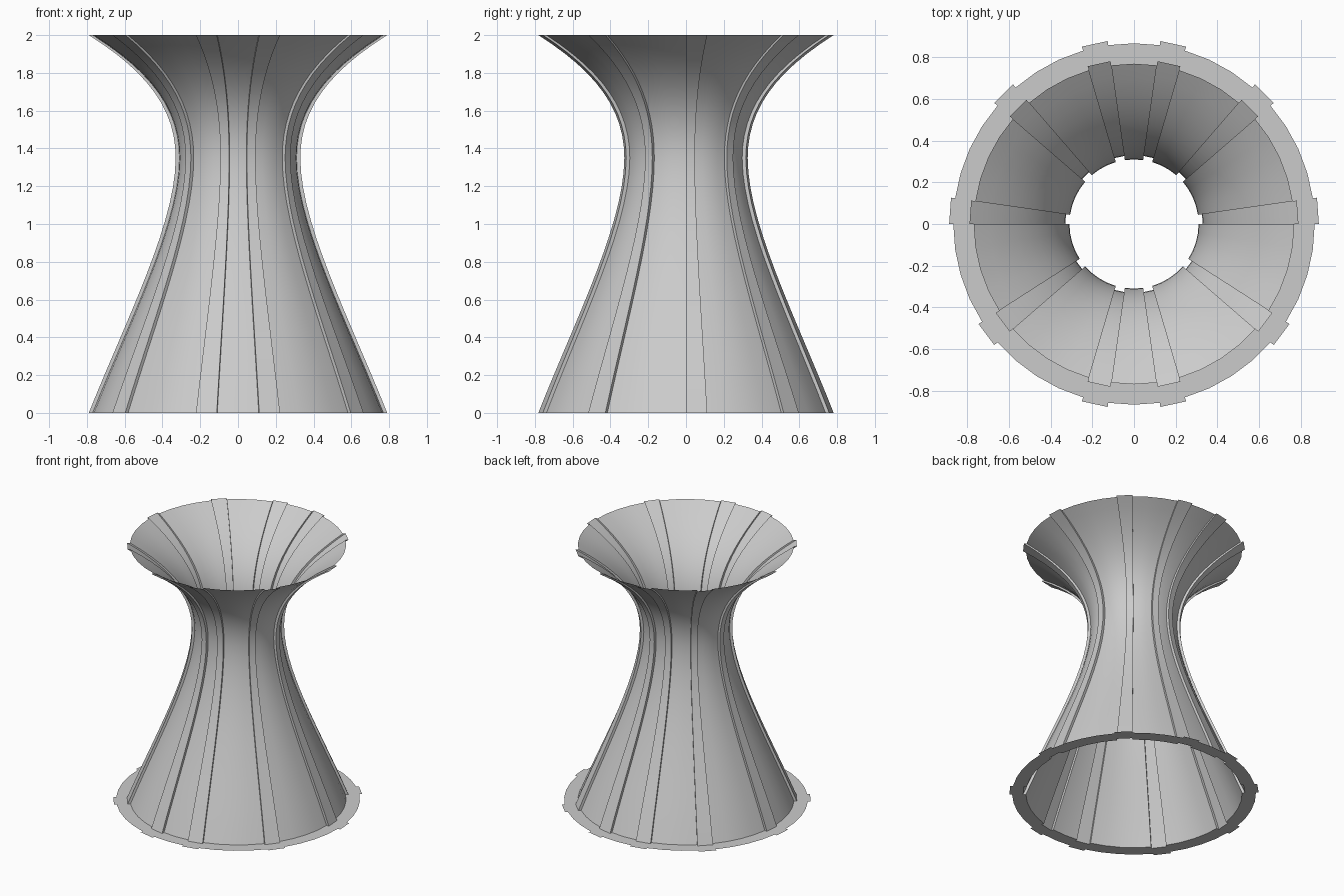
import bpy, bmesh
from math import sin, cos, tau, radians
from mathutils import Vector
from mathutils.geometry import interpolate_bezier

if "Cube" in bpy.data.objects:
    bpy.data.objects.remove(bpy.data.objects["Cube"])

SEG = 44
RIB_OUT = 0.02
right_ribs = [0, 5, 9, -5, -10]
ribs = {k % SEG for k in right_ribs} | {(21 - k) % SEG for k in right_ribs}

# Waisted profile as (radius, height), two curves meeting at the neck
def curve(a, b, c, d, n):
    return interpolate_bezier(*(Vector(p) for p in (a, b, c, d)), n)

lower = curve((.77, 0), (.57, .5), (.31, 1.0), (.31, 1.35), 15)
upper = curve((.31, 1.35), (.31, 1.6), (.45, 1.8), (.77, 2), 13)
profile = [Vector((.868, 0))] + list(lower) + list(upper[1:])

bm = bmesh.new()

def column(i, out):
    a = tau * i / SEG
    return [bm.verts.new(((p.x + out) * cos(a), (p.x + out) * sin(a), p.y)) for p in profile]

def strip(a, b, start=0):
    for j in range(start, len(a) - 1):
        bm.faces.new((a[j], b[j], b[j + 1], a[j + 1]))

# Body panels, raised rib panels and the step walls between them
for i in range(SEG):
    here = RIB_OUT if i in ribs else 0
    after = RIB_OUT if (i + 1) % SEG in ribs else 0
    strip(column(i, here), column(i + 1, here))
    if here != after:
        strip(column(i + 1, here), column(i + 1, after), start=1)

bmesh.ops.remove_doubles(bm, verts=bm.verts, dist=0.0005)
loose = [v for v in bm.verts if not v.link_faces]
bmesh.ops.delete(bm, geom=loose, context='VERTS')

mesh = bpy.data.meshes.new("ribbed_stool_body")
bm.to_mesh(mesh)
bm.free()
body = bpy.data.objects.new("ribbed_stool_body", mesh)
bpy.context.collection.objects.link(body)
bpy.context.view_layer.objects.active = body
body.select_set(True)
bpy.ops.object.shade_smooth_by_angle(angle=radians(30))
